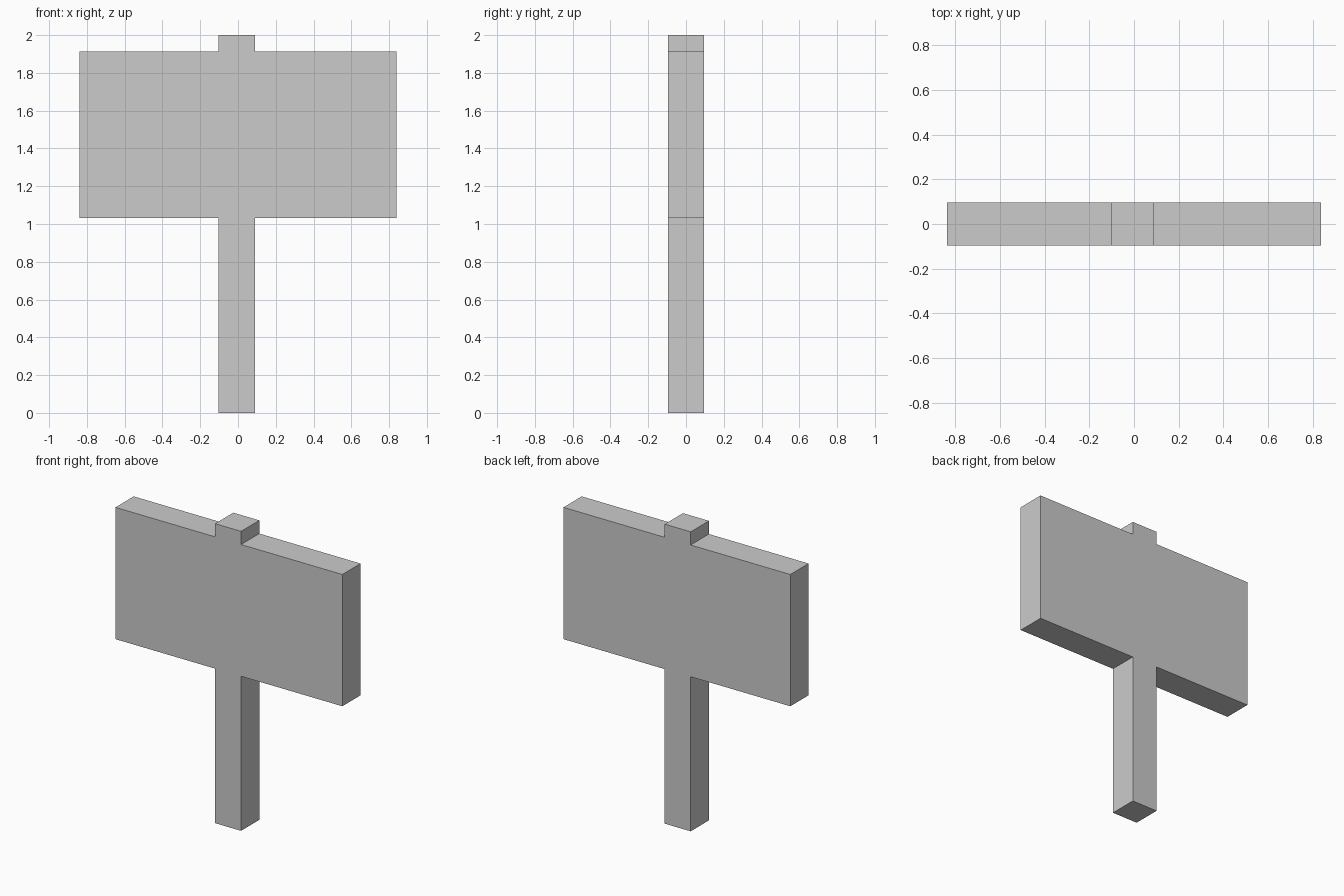
import bpy
import bmesh
from mathutils import Vector

if "Cube" in bpy.data.objects:
    bpy.data.objects.remove(bpy.data.objects["Cube"])

HALF_DEPTH = 0.096
BOARD_X = 0.838                    # half width of the board
POST_L, POST_R = -0.102, 0.09      # post sits slightly left of centre
BOARD_BOTTOM, BOARD_TOP, POST_TOP = 1.032, 1.912, 2.0

# Front silhouette: post, board and the post's tip as one flush outline
outline = [
    (POST_L, 0), (POST_R, 0),
    (POST_R, BOARD_BOTTOM), (BOARD_X, BOARD_BOTTOM),
    (BOARD_X, BOARD_TOP), (POST_R, BOARD_TOP),
    (POST_R, POST_TOP), (POST_L, POST_TOP),
    (POST_L, BOARD_TOP), (-BOARD_X, BOARD_TOP),
    (-BOARD_X, BOARD_BOTTOM), (POST_L, BOARD_BOTTOM),
]

# Extrude the silhouette from front to back
bm = bmesh.new()
front = bm.faces.new([bm.verts.new((x, -HALF_DEPTH, z)) for x, z in outline])
result = bmesh.ops.extrude_face_region(bm, geom=[front], use_keep_orig=True)
back = [g for g in result["geom"] if isinstance(g, bmesh.types.BMVert)]
bmesh.ops.translate(bm, verts=back, vec=Vector((0, 2 * HALF_DEPTH, 0)))
bmesh.ops.recalc_face_normals(bm, faces=bm.faces[:])

mesh = bpy.data.meshes.new("signpost")
bm.to_mesh(mesh)
bm.free()
bpy.context.collection.objects.link(bpy.data.objects.new("signpost", mesh))
